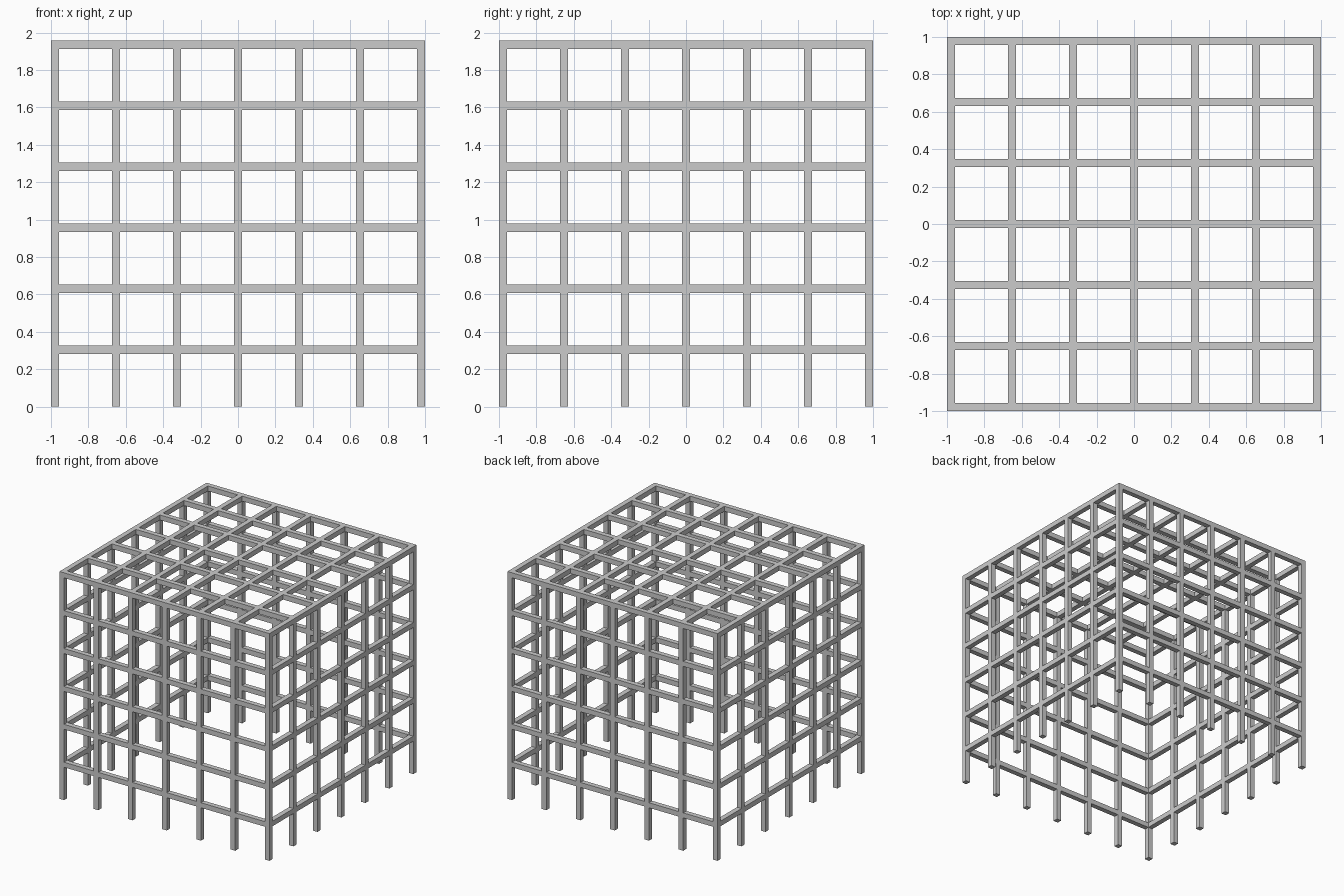
import bpy, bmesh
from mathutils import Matrix, Vector

if "Cube" in bpy.data.objects:
    bpy.data.objects.remove(bpy.data.objects["Cube"])

N = 6                   # cells per side
W = 0.0435              # bar thickness
S = (2 - W) / N         # grid spacing
H = N * S               # total height
GAP = S - W             # clear span between posts
line = [-1 + W / 2 + i * S for i in range(N + 1)]
mid = [(line[i] + line[i + 1]) / 2 for i in range(N)]
level = [k * S - W / 2 for k in range(1, N + 1)]


def make_bars(name, bars):
    """One object from a list of (centre, size) boxes."""
    bm = bmesh.new()
    for centre, size in bars:
        bmesh.ops.create_cube(bm, size=1, matrix=Matrix.Translation(Vector(centre))
                              @ Matrix.Diagonal((*size, 1)))
    mesh = bpy.data.meshes.new(name)
    bm.to_mesh(mesh)
    bm.free()
    obj = bpy.data.objects.new(name, mesh)
    bpy.context.collection.objects.link(obj)
    return obj


# Upright posts around the perimeter only
ends = (0, N)
make_bars("wall_posts", [((line[i], line[j], H / 2), (W, W, H))
                         for i in range(N + 1) for j in range(N + 1)
                         if i in ends or j in ends])

# Horizontal rails fitted between the posts of each wall
for name, e in (("front", line[0]), ("back", line[N])):
    make_bars(name + "_wall_rails", [((m, e, z), (GAP, W, W)) for z in level for m in mid])
for name, e in (("left", line[0]), ("right", line[N])):
    make_bars(name + "_wall_rails", [((e, m, z), (W, GAP, W)) for z in level for m in mid])

# Roof grid: long bars across, short bars between them
make_bars("roof_long_bars", [((0, y, level[-1]), (2 - 2 * W, W, W)) for y in line[1:N]])
make_bars("roof_cross_bars", [((x, m, level[-1]), (W, GAP, W)) for x in line[1:N] for m in mid])
